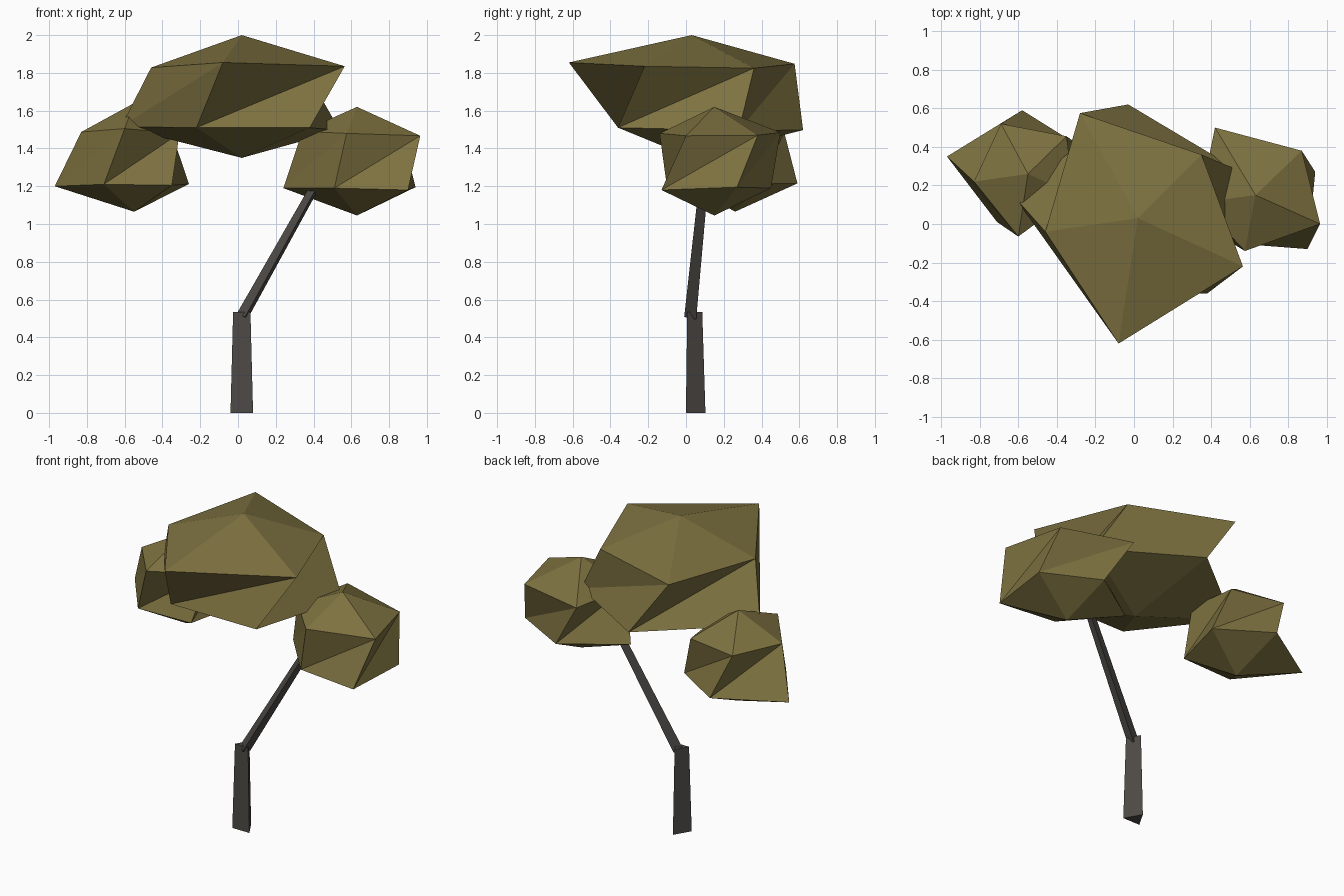
import bpy, math
from mathutils import Vector

if "Cube" in bpy.data.objects:
    bpy.data.objects.remove(bpy.data.objects["Cube"])


def material(name, color):
    m = bpy.data.materials.new(name)
    m.diffuse_color = (*color, 1)
    m.use_nodes = True
    m.node_tree.nodes["Principled BSDF"].inputs["Base Color"].default_value = m.diffuse_color
    return m


LEAF = material("olive_leaf", (0.208, 0.168, 0.052))
BARK = material("dark_bark", (0.074, 0.068, 0.061))


def build(name, verts, faces, mat):
    me = bpy.data.meshes.new(name)
    me.from_pydata([tuple(v) for v in verts], [], faces)
    me.materials.append(mat)
    ob = bpy.data.objects.new(name, me)
    bpy.context.collection.objects.link(ob)
    return ob


def clump(name, pole, top, bottom, upper, lower):
    """Five-sided leaf clump: two poles and two twisted rings, listed counter-clockwise."""
    verts = [(*pole, top), (*pole, bottom)] + upper + lower
    faces = []
    for i in range(5):
        j = (i + 1) % 5
        # side panels fold inward along the lower-to-next-upper diagonal
        faces += [(0, 2 + i, 2 + j),
                  (2 + i, 7 + i, 2 + j),
                  (7 + i, 7 + j, 2 + j),
                  (1, 7 + j, 7 + i)]
    return build(name, verts, faces, LEAF)


def prism(name, base, tip, r0, r1, angles, e1, e2):
    """Tapered three-sided stem between two points."""
    verts = []
    for c, r in ((base, r0), (tip, r1)):
        for a in angles:
            a = math.radians(a)
            verts.append(Vector(c) + r * (math.cos(a) * e1 + math.sin(a) * e2))
    faces = [(2, 1, 0), (3, 4, 5)]
    faces += [(i, (i + 1) % 3, 3 + (i + 1) % 3, 3 + i) for i in range(3)]
    return build(name, verts, faces, BARK)


# Leaf clumps
clump("middle_leaf_clump", (0.02, 0.03), 2.0, 1.35,
      [(-0.08, -0.62, 1.855), (0.565, -0.22, 1.835), (0.35, 0.36, 1.825),
       (-0.28, 0.575, 1.848), (-0.46, -0.04, 1.828)],
      [(-0.22, -0.36, 1.51), (0.38, -0.36, 1.51), (0.54, 0.28, 1.495),
       (-0.03, 0.62, 1.497), (-0.62, 0.14, 1.515)])
clump("right_leaf_clump", (0.63, 0.15), 1.62, 1.045,
      [(0.575, -0.14, 1.48), (0.965, 0.0, 1.467), (0.87, 0.38, 1.47),
       (0.42, 0.50, 1.485), (0.34, 0.11, 1.49)],
      [(0.51, -0.10, 1.19), (0.90, -0.13, 1.18), (0.94, 0.27, 1.195),
       (0.60, 0.45, 1.19), (0.24, 0.21, 1.19)])
clump("left_leaf_clump", (-0.55, 0.26), 1.64, 1.065,
      [(-0.60, -0.065, 1.505), (-0.31, 0.15, 1.48), (-0.35, 0.455, 1.48),
       (-0.69, 0.52, 1.485), (-0.83, 0.22, 1.487)],
      [(-0.71, 0.01, 1.21), (-0.35, 0.03, 1.205), (-0.26, 0.39, 1.212),
       (-0.58, 0.59, 1.215), (-0.97, 0.35, 1.20)])

# Trunk
X, Y = Vector((1, 0, 0)), Vector((0, 1, 0))
prism("trunk", (0.02, 0.034, 0), (0.02, 0.033, 0.535), 0.069, 0.053,
      (210, 330, 90), X, Y)

# Slanted branch reaching into the right clump
base, tip = Vector((0.027, 0.027, 0.51)), Vector((0.44, 0.10, 1.25))
d = (tip - base).normalized()
side = Y.cross(d).normalized()
prism("branch", base, tip, 0.038, 0.028, (-75, 45, 165), side, d.cross(side))
